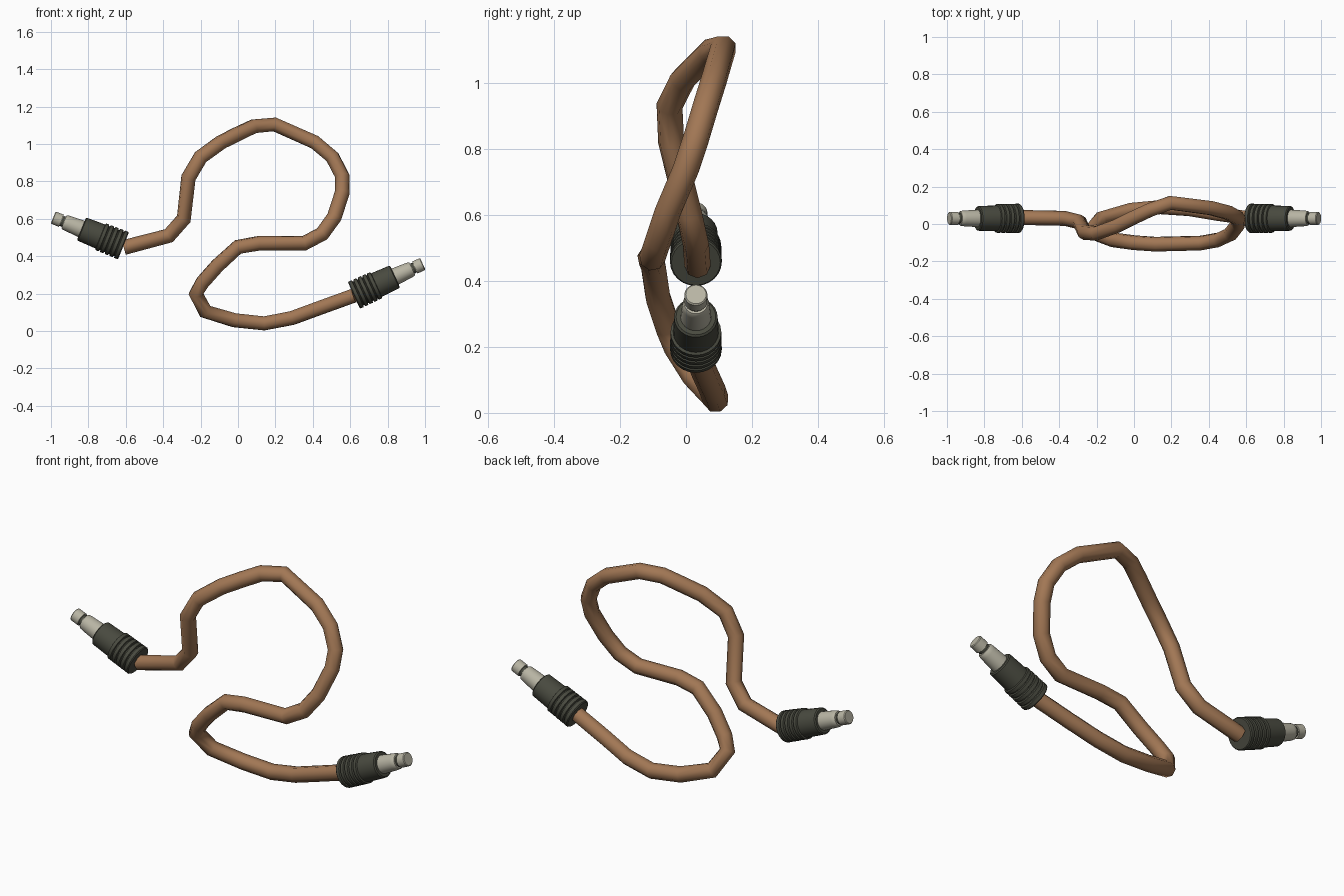
import bpy, bmesh, math
from mathutils import Vector

if "Cube" in bpy.data.objects:
    bpy.data.objects.remove(bpy.data.objects["Cube"])

def material(name, rgb):
    m = bpy.data.materials.new(name)
    m.diffuse_color = (*rgb, 1)
    m.use_nodes = True
    m.node_tree.nodes["Principled BSDF"].inputs["Base Color"].default_value = m.diffuse_color
    return m

BROWN = material("copper_brown", (0.36, 0.185, 0.09))
DARK = material("dark_rubber", (0.066, 0.068, 0.05))
METAL = material("pale_metal", (0.48, 0.46, 0.37))

def lathe(name, profile, tip, direction, mat, sides=24):
    """Revolve (distance from tip, radius) points around the plug axis."""
    axis = Vector(direction).normalized()
    side = Vector((0, 1, 0))
    up = axis.cross(side)
    bm = bmesh.new()
    rings = []
    for s, r in profile:
        rings.append([bm.verts.new(Vector(tip) + axis * s + r * (
            side * math.cos(2 * math.pi * i / sides) + up * math.sin(2 * math.pi * i / sides)))
            for i in range(sides)])
    for a, b in zip(rings, rings[1:]):
        for i in range(sides):
            j = (i + 1) % sides
            bm.faces.new((a[i], a[j], b[j], b[i]))
    bm.faces.new(rings[0])
    bm.faces.new(rings[-1])
    bmesh.ops.recalc_face_normals(bm, faces=bm.faces)
    me = bpy.data.meshes.new(name)
    bm.to_mesh(me)
    bm.free()
    me.materials.append(mat)
    ob = bpy.data.objects.new(name, me)
    bpy.context.collection.objects.link(ob)
    smooth(ob)

def smooth(ob, angle=35):
    bpy.ops.object.select_all(action='DESELECT')
    ob.select_set(True)
    bpy.context.view_layer.objects.active = ob
    bpy.ops.object.shade_smooth_by_angle(angle=math.radians(angle))

# Metal pin: knob, neck, flared ring, barrel
PIN = [(0, .031), (.004, .035), (.047, .035), (.047, .026), (.062, .026),
       (.062, .036), (.068, .040), (.085, .042), (.17, .047), (.20, .047)]
# Rubber boot: smooth sleeve followed by five ribs
BOOT = [(.163, .060), (.168, .066), (.270, .069)]
for k in range(5):
    s = .272 + k * .027
    r = .077 + .0004 * k
    BOOT += [(s, .069), (s + .003, r), (s + .020, r), (s + .023, .069)]
BOOT[-1] = (.405, .074)

for label, tip, direction in (("left", (-.988, .03, .607), (.378, 0, -.152)),
                              ("right", (.988, .03, .359), (-.377, 0, -.172))):
    lathe(label + "_plug_pin", PIN, tip, direction, METAL)
    lathe(label + "_neck_ring", [(.048, .029), (.061, .029)], tip, direction, DARK)
    lathe(label + "_rubber_boot", BOOT, tip, direction, DARK)

# Cable path, from left boot over the big loop to the right boot
PATH = [(-.61, .035, .447), (-.37, .03, .51), (-.29, .01, .60), (-.265, -.045, .82),
        (-.20, -.05, .93), (-.09, -.01, 1.01), (0, .035, 1.055), (.085, .075, 1.095),
        (.195, .113, 1.105), (.41, .085, 1.01), (.505, .06, .93), (.557, .03, .83),
        (.557, .0, .74), (.515, -.055, .61), (.45, -.085, .52), (.355, -.102, .47),
        (.115, -.108, .47), (0, -.10, .45), (-.11, -.085, .35), (-.19, -.055, .26),
        (-.225, -.03, .20), (-.175, .03, .105), (-.02, .075, .058), (.14, .09, .041),
        (.29, .08, .07), (.44, .055, .125), (.62, .03, .19)]
cu = bpy.data.curves.new("cable", 'CURVE')
cu.dimensions = '3D'
cu.bevel_depth = .040
cu.bevel_resolution = 2
cu.use_fill_caps = True
sp = cu.splines.new('POLY')
sp.points.add(len(PATH) - 1)
for p, co in zip(sp.points, PATH):
    p.co = (*co, 1)
cu.materials.append(BROWN)
cable = bpy.data.objects.new("cable", cu)
bpy.context.collection.objects.link(cable)
bpy.ops.object.select_all(action='DESELECT')
cable.select_set(True)
bpy.context.view_layer.objects.active = cable
bpy.ops.object.convert(target='MESH')
smooth(bpy.context.view_layer.objects.active, 60)
